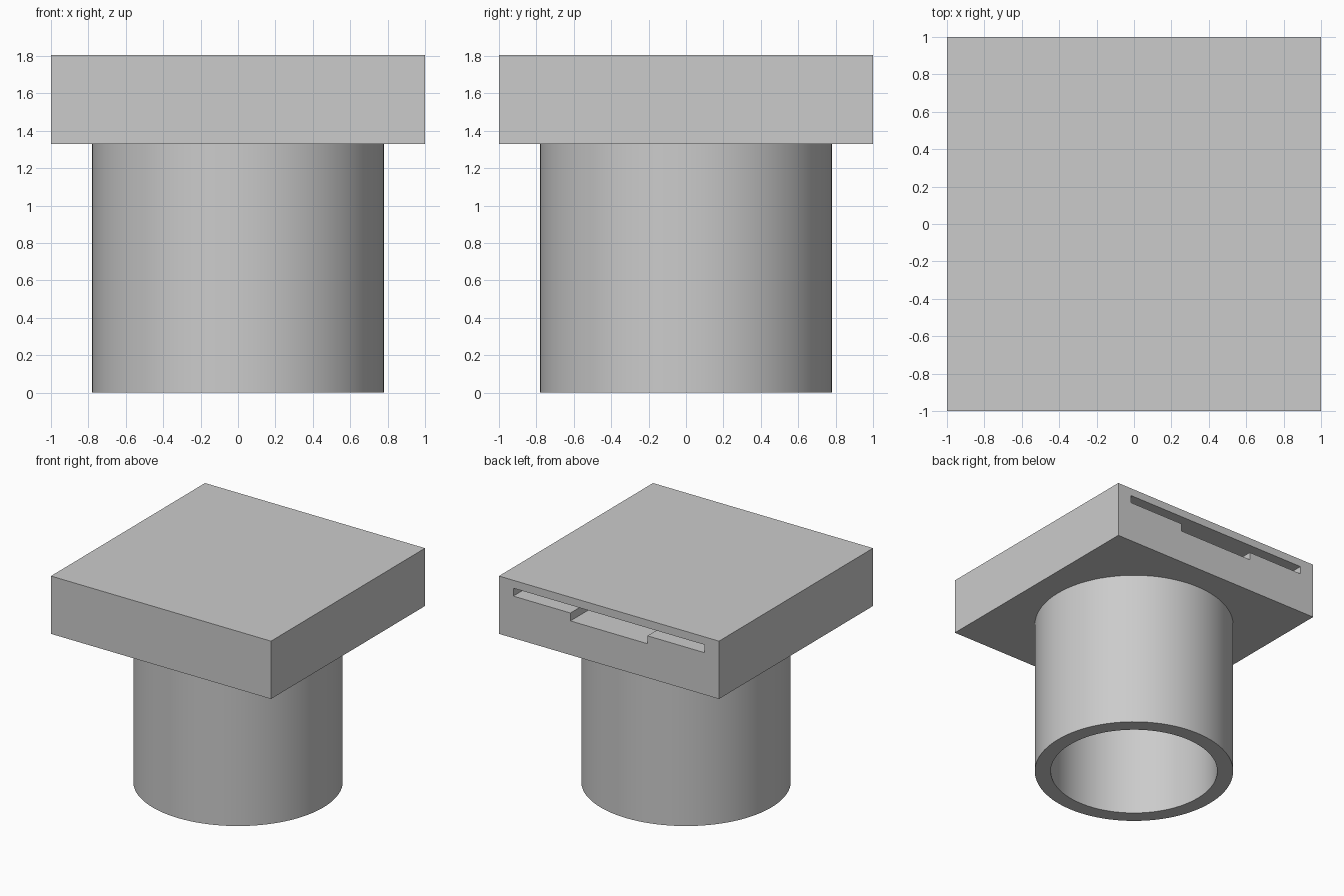
import bpy
import bmesh
import math
from mathutils import Vector

cube = bpy.data.objects.get("Cube")
if cube:
    bpy.data.objects.remove(cube, do_unlink=True)

# Main dimensions
HEIGHT, PLATE_BOTTOM = 1.805, 1.33
OUTER, INNER, SIDES = 0.78, 0.655, 96
SLOT_TOP, SLOT_STEP, SLOT_BOTTOM = 1.74, 1.675, 1.61
SLOT_HALF, CHANNEL_HALF = 0.87, 0.35

grey = bpy.data.materials.new("plain grey")
grey.use_nodes = True
colour = (0.6, 0.6, 0.6, 1)
grey.diffuse_color = colour
grey.node_tree.nodes["Principled BSDF"].inputs["Base Color"].default_value = colour


def make_object(name, bm):
    bmesh.ops.recalc_face_normals(bm, faces=bm.faces[:])
    mesh = bpy.data.meshes.new(name)
    bm.to_mesh(mesh)
    bm.free()
    mesh.materials.append(grey)
    obj = bpy.data.objects.new(name, mesh)
    bpy.context.collection.objects.link(obj)
    return obj


def extrude_along_y(name, profile, y0, y1):
    """Closed prism from an (x, z) outline."""
    bm = bmesh.new()
    face = bm.faces.new([bm.verts.new((x, y0, z)) for x, z in profile])
    result = bmesh.ops.extrude_face_region(bm, geom=[face], use_keep_orig=True)
    moved = [v for v in result["geom"] if isinstance(v, bmesh.types.BMVert)]
    bmesh.ops.translate(bm, verts=moved, vec=Vector((0, y1 - y0, 0)))
    return make_object(name, bm)


def select_only(obj):
    bpy.ops.object.select_all(action="DESELECT")
    obj.select_set(True)
    bpy.context.view_layer.objects.active = obj


# Square top plate
plate = extrude_along_y(
    "top_plate",
    [(-1, PLATE_BOTTOM), (1, PLATE_BOTTOM), (1, HEIGHT), (-1, HEIGHT)], -1, 1)

# Stepped slot, open at the back of the plate
half = [(CHANNEL_HALF, SLOT_BOTTOM), (CHANNEL_HALF, SLOT_STEP),
        (SLOT_HALF, SLOT_STEP), (SLOT_HALF, SLOT_TOP)]
outline = half + [(-x, z) for x, z in reversed(half)]
cutter = extrude_along_y("slot_cutter", outline, -SLOT_HALF, 1.1)
cutter.hide_render = True
cut = plate.modifiers.new("slot", "BOOLEAN")
cut.operation = "DIFFERENCE"
cut.solver = "EXACT"
cut.object = cutter
select_only(plate)
bpy.ops.object.modifier_apply(modifier=cut.name)
bpy.data.objects.remove(cutter, do_unlink=True)

# Hollow round socket under the plate
bm = bmesh.new()
corners = [(INNER, PLATE_BOTTOM), (INNER, 0), (OUTER, 0), (OUTER, PLATE_BOTTOM)]
verts = [bm.verts.new((r, 0, z)) for r, z in corners]
edges = [bm.edges.new(pair) for pair in zip(verts, verts[1:])]
bmesh.ops.spin(bm, geom=verts + edges, cent=(0, 0, 0), axis=(0, 0, 1),
               angle=math.tau, steps=SIDES, use_merge=True)
bmesh.ops.remove_doubles(bm, verts=bm.verts[:], dist=0.0001)
socket = make_object("round_socket", bm)
# Normals must point out of the tube wall
if sum(f.normal.z for f in socket.data.polygons if f.center.z < 0.01) > 0:
    socket.data.flip_normals()
select_only(socket)
bpy.ops.object.shade_smooth_by_angle(angle=math.radians(30))
